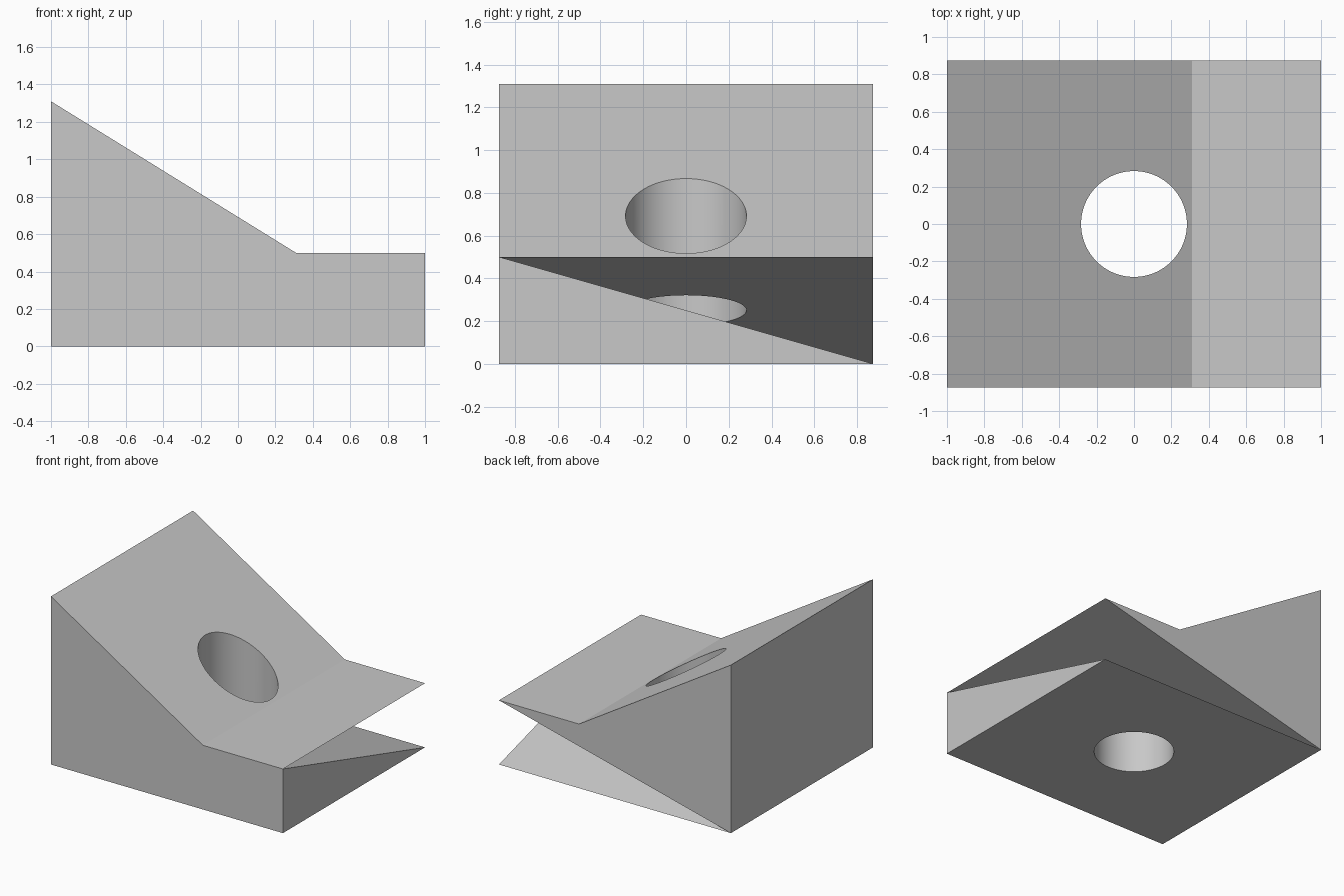
import bpy
import bmesh
from math import radians

cube = bpy.data.objects.get("Cube")
if cube:
    bpy.data.objects.remove(cube, do_unlink=True)

HALF_DEPTH = 0.875
HOLE_RADIUS = 0.283

grey = bpy.data.materials.new("plain_grey")
grey.use_nodes = True
colour = (0.58, 0.58, 0.58, 1)
grey.diffuse_color = colour
grey.node_tree.nodes["Principled BSDF"].inputs["Base Color"].default_value = colour


def make_object(name, bm):
    bmesh.ops.recalc_face_normals(bm, faces=bm.faces[:])
    mesh = bpy.data.meshes.new(name)
    bm.to_mesh(mesh)
    bm.free()
    mesh.materials.append(grey)
    obj = bpy.data.objects.new(name, mesh)
    bpy.context.collection.objects.link(obj)
    return obj


# Ramp block: the same side profile at front and back
profile = [(-1, 0), (1, 0), (1, 0.5), (0.31, 0.5), (-1, 1.31)]
bm = bmesh.new()
f = [bm.verts.new((x, -HALF_DEPTH, z)) for x, z in profile]
b = [bm.verts.new((x, HALF_DEPTH, z)) for x, z in profile]

bm.faces.new(f)                              # front
bm.faces.new((b[0], b[2], b[3], b[4]))       # back, above the notch
for i in (0, 2, 3, 4):                       # bottom, ledge, slope, tall wall
    j = (i + 1) % 5
    bm.faces.new((f[i], f[j], b[j], b[i]))
bm.faces.new((f[1], f[2], b[1]))             # right side, below the notch

# Notch: two triangles meeting along the diagonal from f[2] to b[0]
bm.faces.new((f[2], b[0], b[1]))
bm.faces.new((f[2], b[2], b[0]))
block = make_object("ramp_block", bm)

# Vertical round hole through the whole block
bm = bmesh.new()
bmesh.ops.create_cone(bm, cap_ends=True, segments=96, radius1=HOLE_RADIUS,
                      radius2=HOLE_RADIUS, depth=4)
cutter = make_object("hole_cutter", bm)
cutter.hide_render = True

hole = block.modifiers.new("round_hole", 'BOOLEAN')
hole.operation = 'DIFFERENCE'
hole.solver = 'EXACT'
hole.object = cutter

bpy.ops.object.select_all(action='DESELECT')
bpy.context.view_layer.objects.active = block
block.select_set(True)
bpy.ops.object.modifier_apply(modifier=hole.name)
bpy.data.objects.remove(cutter, do_unlink=True)
bpy.ops.object.shade_smooth_by_angle(angle=radians(25))
